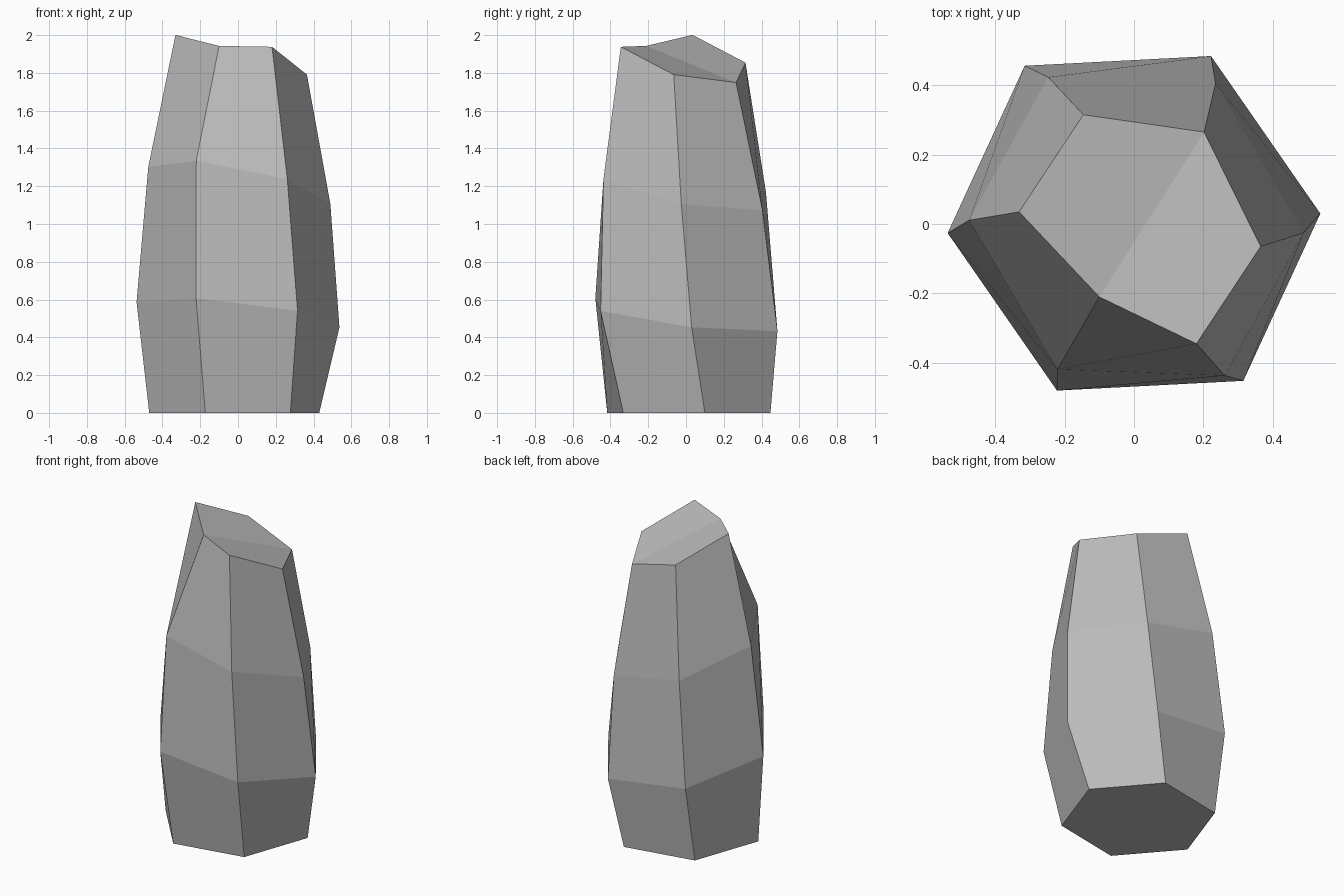
import bpy
import bmesh
from mathutils import Vector

cube = bpy.data.objects.get("Cube")
if cube:
    bpy.data.objects.remove(cube, do_unlink=True)

# Stone colour
stone = bpy.data.materials.new("stone grey")
stone.use_nodes = True
grey = (0.5, 0.5, 0.5, 1)
stone.diffuse_color = grey
stone.node_tree.nodes["Principled BSDF"].inputs["Base Color"].default_value = grey


def hexagon(bm, centre, right, back):
    """Tilted hexagon from its centre and two neighbouring spokes."""
    c, u, v = Vector(centre), Vector(right), Vector(back)
    return [bm.verts.new(c + spoke) for spoke in (u, v, v - u, -u, -v, u - v)]


bm = bmesh.new()

# Cross-sections from the flat base to the slanted crown
base = hexagon(bm, (-0.02, 0.015, 0), (0.45, 0.085, 0), (0.153, 0.432, 0))
belly = hexagon(bm, (0, 0.002, 0.52), (0.537, 0.028, -0.067), (0.222, 0.482, -0.087))
shoulder = hexagon(bm, (0.007, -0.007, 1.204), (0.482, -0.018, -0.098), (0.228, 0.412, -0.132))
crown = hexagon(bm, (0.017, -0.015, 1.896), (0.348, -0.05, -0.105), (0.185, 0.28, -0.147))

# Worn corner at the front of the crown
crown[4].co += Vector((0.068, 0.085, -0.1))

# Sides
rings = [base, belly, shoulder, crown]
for low, high in zip(rings, rings[1:]):
    for i in range(6):
        j = (i + 1) % 6
        bm.faces.new((low[i], low[j], high[j], high[i]))

# Underside, and the top folded between the back right and worn corners
bm.faces.new(base[::-1])
bm.faces.new(crown[1:5])
bm.faces.new(crown[4:] + crown[:2])
bmesh.ops.recalc_face_normals(bm, faces=bm.faces)

mesh = bpy.data.meshes.new("standing_stone")
bm.to_mesh(mesh)
bm.free()
mesh.materials.append(stone)
bpy.context.collection.objects.link(bpy.data.objects.new("standing_stone", mesh))
